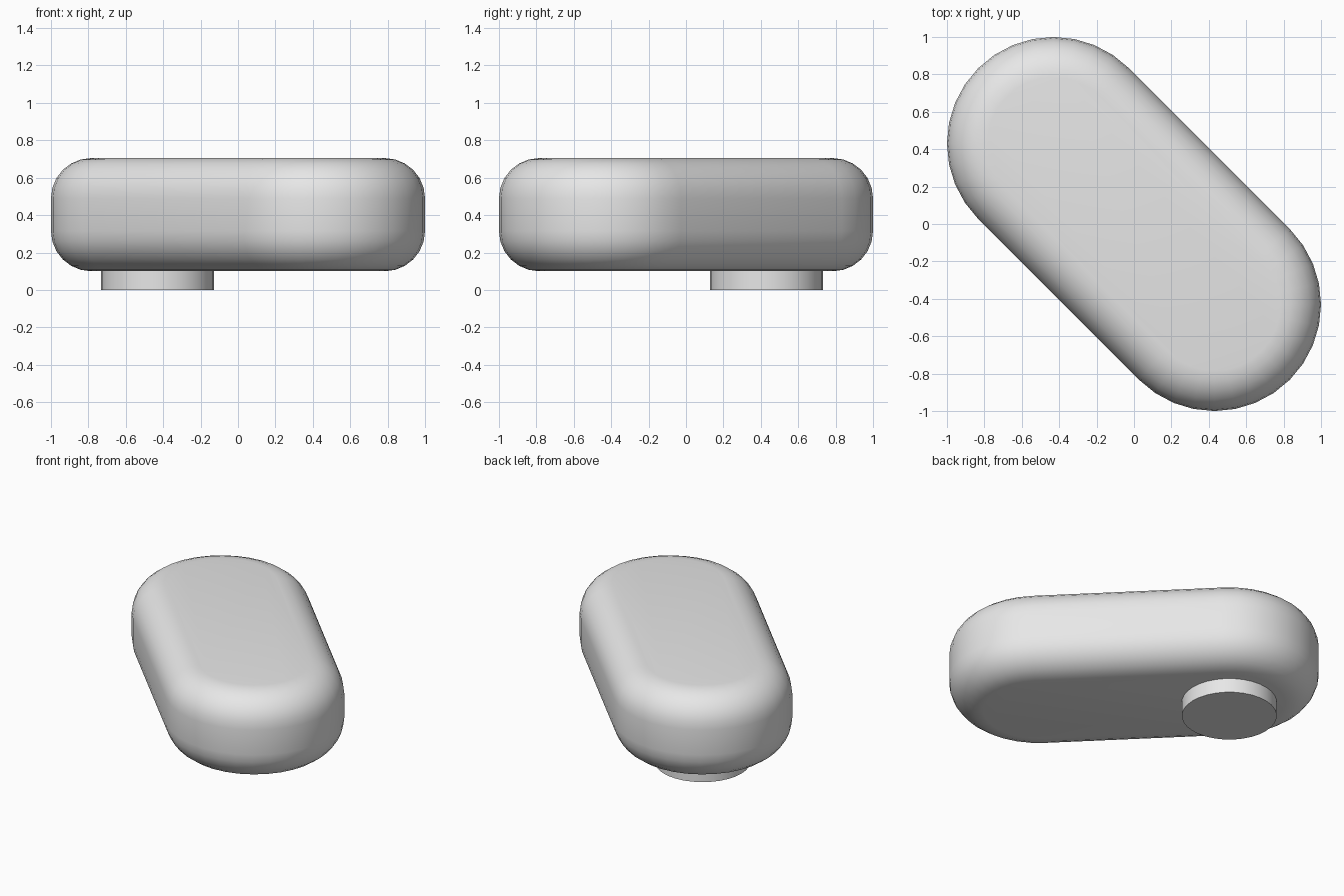
import bpy
import bmesh
from math import cos, sin, pi, radians

cube = bpy.data.objects.get("Cube")
if cube:
    bpy.data.objects.remove(cube, do_unlink=True)

END = 0.43            # offset of each rounded end along x and y
RADIUS = 0.57
BOTTOM, TOP = 0.1, 0.705
ROUNDING = 0.215
STEPS = 16            # segments per rounded end

grey = bpy.data.materials.new("light_grey")
grey.use_nodes = True
grey.diffuse_color = (0.8, 0.8, 0.8, 1)
grey.node_tree.nodes["Principled BSDF"].inputs["Base Color"].default_value = (0.8, 0.8, 0.8, 1)


def extruded(name, outline, low, high):
    """Solid prism over a closed outline."""
    bm = bmesh.new()
    base = bm.faces.new([bm.verts.new((x, y, low)) for x, y in outline])
    top = bmesh.ops.extrude_face_region(bm, geom=[base])["geom"]
    moved = [v for v in top if isinstance(v, bmesh.types.BMVert)]
    bmesh.ops.translate(bm, verts=moved, vec=(0, 0, high - low))
    bmesh.ops.recalc_face_normals(bm, faces=bm.faces[:])
    return bm


def finish(name, bm):
    mesh = bpy.data.meshes.new(name)
    bm.to_mesh(mesh)
    bm.free()
    mesh.materials.append(grey)
    obj = bpy.data.objects.new(name, mesh)
    bpy.context.collection.objects.link(obj)
    bpy.ops.object.select_all(action="DESELECT")
    obj.select_set(True)
    bpy.context.view_layer.objects.active = obj
    bpy.ops.object.shade_smooth_by_angle(angle=radians(35))
    return obj


def arc(cx, cy, r, start, sweep, steps):
    return [(cx + r * cos(start + sweep * i / steps),
             cy + r * sin(start + sweep * i / steps)) for i in range(steps + 1)]


# Diagonal capsule-shaped body with rounded top and bottom rims
outline = (arc(-END, END, RADIUS, pi / 4, pi, STEPS)
           + arc(END, -END, RADIUS, pi * 5 / 4, pi, STEPS))
body = extruded("body", outline, BOTTOM, TOP)
rims = [e for e in body.edges if abs(e.verts[0].co.z - e.verts[1].co.z) < 0.001]
bmesh.ops.bevel(body, geom=rims, offset=ROUNDING, offset_type="OFFSET",
                segments=6, profile=0.5, affect="EDGES", clamp_overlap=False)
finish("body", body)

# Round peg under the back right end
peg = extruded("peg", arc(-END, END, 0.302, 0, 2 * pi, 32)[:-1], 0, BOTTOM + 0.02)
finish("peg", peg)
